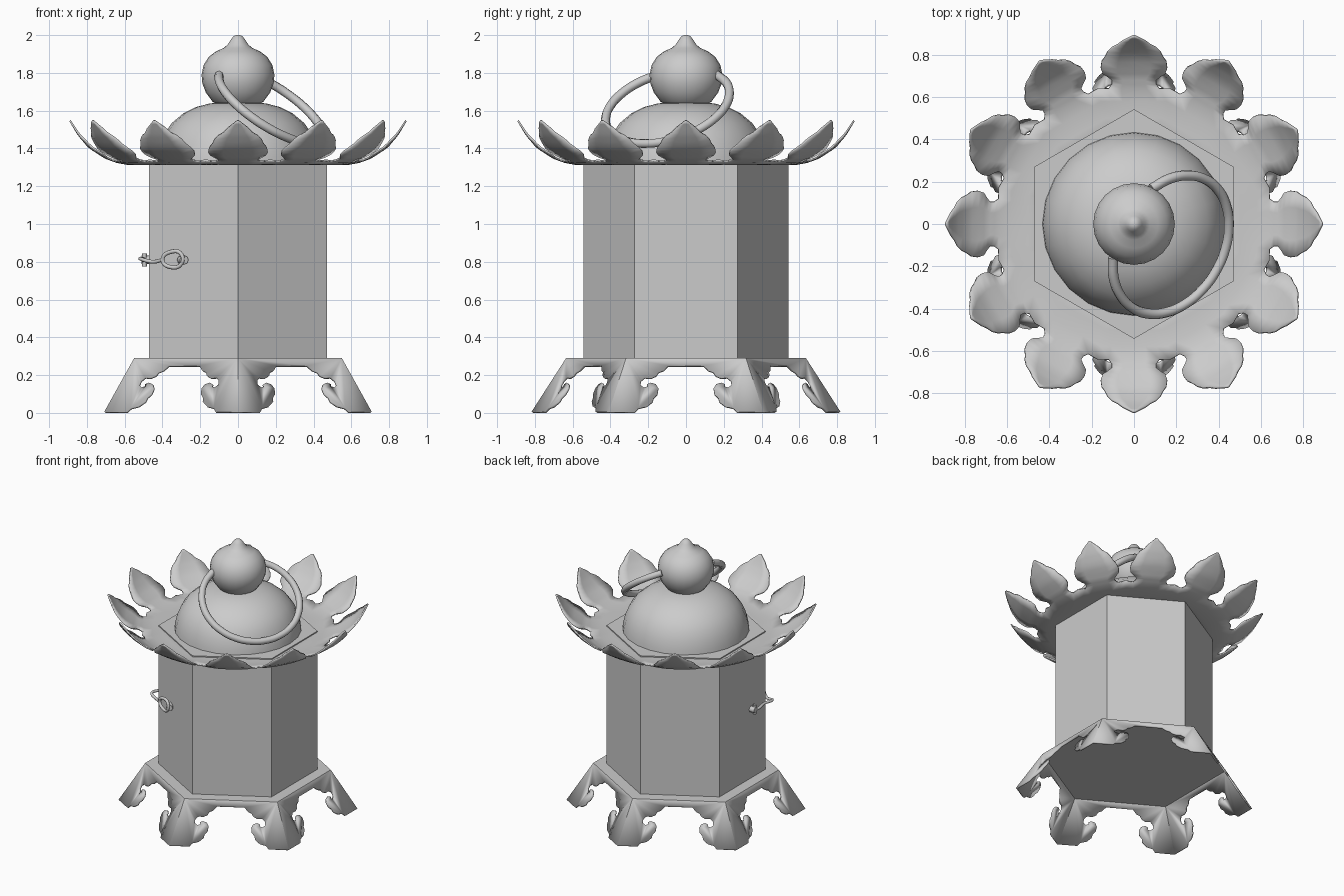
import bpy, bmesh
from math import sin, cos, tan, pi, radians, hypot
from mathutils import Vector

if "Cube" in bpy.data.objects:
    bpy.data.objects.remove(bpy.data.objects["Cube"])


def finish(name, bm, angle=30, thick=0):
    bmesh.ops.remove_doubles(bm, verts=bm.verts, dist=0.0005)
    bmesh.ops.recalc_face_normals(bm, faces=bm.faces)
    me = bpy.data.meshes.new(name)
    bm.to_mesh(me)
    bm.free()
    ob = bpy.data.objects.new(name, me)
    bpy.context.collection.objects.link(ob)
    bpy.ops.object.select_all(action='DESELECT')
    ob.select_set(True)
    bpy.context.view_layer.objects.active = ob
    bpy.ops.object.shade_smooth_by_angle(angle=radians(angle))
    if thick:
        m = ob.modifiers.new("thickness", 'SOLIDIFY')
        m.thickness, m.offset = thick, -1
    return ob


def lathe(name, profile, seg=24):
    bm = bmesh.new()
    rings = [[bm.verts.new((r * cos(2 * pi * i / seg), r * sin(2 * pi * i / seg), z))
              for i in range(seg)] for r, z in profile]
    for a, b in zip(rings, rings[1:]):
        for i in range(seg):
            j = (i + 1) % seg
            bm.faces.new((a[i], a[j], b[j], b[i]))
    bm.faces.new(rings[0][::-1])
    bm.faces.new(rings[-1])
    return finish(name, bm, 50)


def tube(name, points, radius, cyclic=False):
    cu = bpy.data.curves.new(name, 'CURVE')
    cu.dimensions = '3D'
    cu.bevel_depth, cu.bevel_resolution, cu.use_fill_caps = radius, 2, True
    cu.resolution_u = 6
    sp = cu.splines.new('BEZIER')
    sp.bezier_points.add(len(points) - 1)
    for b, p in zip(sp.bezier_points, points):
        b.co = p
        b.handle_left_type = b.handle_right_type = 'AUTO'
    sp.use_cyclic_u = cyclic
    ob = bpy.data.objects.new(name, cu)
    bpy.context.collection.objects.link(ob)
    return ob


def corner(k, r, z):
    a = radians(-90 + 60 * k)
    return Vector((r * cos(a), r * sin(a), z))


# Hexagonal lantern body
bm = bmesh.new()
lo = [bm.verts.new(corner(k, 0.543, 0.285)) for k in range(6)]
hi = [bm.verts.new(corner(k, 0.543, 1.33)) for k in range(6)]
for k in range(6):
    bm.faces.new((lo[k], lo[k - 5], hi[k - 5], hi[k]))
bm.faces.new(lo[::-1])
bm.faces.new(hi)
finish("lantern_body", bm)

# Flared base with scrolled feet at the six corners
foot = [(0, .006), (.12, .006), (.13, .025), (.165, .035), (.187, .06), (.185, .08), (.197, .1),
        (.193, .13), (.175, .152), (.15, .16), (.135, .152), (.14, .14), (.125, .135),
        (.105, .148), (.102, .17), (.115, .187), (.145, .185), (.165, .197), (.17, .215),
        (.19, .225), (.205, .25)]
bm = bmesh.new()
for k in range(6):
    d = (corner(k + 1, 1, 0) - corner(k, 1, 0)).normalized()
    def at(u, z, end):
        r = 0.635 + (0.29 - z) * 0.643
        return corner(k + end, r, z) + d * (-u if end else u) / 0.866
    pts = [at(0, .29, 1), at(0, .29, 0)]
    pts += [at(u, z, 0) for u, z in foot] + [at(u, z, 1) for u, z in foot[::-1]]
    bm.faces.new([bm.verts.new(p) for p in pts])
bm.faces.new([bm.verts.new(corner(k, 0.635, 0.29)) for k in range(6)])
finish("footed_base", bm, 30, 0.012)


# Roof dish with twelve upturned petals
def bowl(r):
    curve = [(0, 1.322), (.58, 1.322), (.64, 1.333), (.70, 1.355), (.785, 1.41),
             (.84, 1.475), (.885, 1.55), (1.0, 1.74)]
    for (r0, z0), (r1, z1) in zip(curve, curve[1:]):
        if r <= r1:
            return z0 + (z1 - z0) * (r - r0) / (r1 - r0)


petal = [(.64, .12), (.66, .105), (.68, .105), (.695, .125), (.71, .148), (.735, .157), (.765, .153),
         (.79, .135), (.81, .125), (.83, .105), (.845, .075), (.86, .055), (.875, .025), (.885, .005)]
bm = bmesh.new()
for k in range(12):
    a = radians(30 * k)
    def put(d, w):
        return bm.verts.new((d * cos(a) - w * sin(a), d * sin(a) + w * cos(a), bowl(hypot(d, w))))
    rows = []
    for d in (0.3, 0.5, 0.58, 0.64):
        e, n = d * tan(pi / 12), d * 0.12 / 0.64
        rows.append([put(d, w) for w in (-e, -n, -n / 2, 0, n / 2, n, e)])
    rows2 = [[put(d, w * t) for t in (-1, -.5, 0, .5, 1)] for d, w in petal]
    for group in (rows, rows2):
        for p, q in zip(group, group[1:]):
            for i in range(len(p) - 1):
                bm.faces.new((p[i], q[i], q[i + 1], p[i + 1]))
finish("petal_roof", bm, 40, 0.01)

# Dome and finial knob
lathe("roof_dome", [(.435, 1.315), (.43, 1.36), (.415, 1.42), (.39, 1.48), (.35, 1.535),
                    (.29, 1.585), (.22, 1.62), (.15, 1.638), (.08, 1.645)])
lathe("finial_knob", [(.10, 1.625), (.135, 1.648), (.17, 1.695), (.189, 1.745), (.193, 1.79), (.183, 1.84),
                      (.155, 1.885), (.115, 1.915), (.075, 1.932), (.055, 1.95), (.038, 1.975),
                      (.025, 1.993), (.01, 2.0)])

# Carrying ring hinged on the knob, fallen to the front right
h, p = Vector((.49, .87, 0)), Vector((.87, -.49, 0))
ring = []
for i in range(17):
    t = radians(-148 + 296 * i / 16)
    out = 0.2 + 0.248 * cos(t)
    ring.append(p * out + h * 0.35 * sin(t) + Vector((0, 0, 1.78 - 0.79 * out)))
tube("carrying_ring", ring, 0.024)

# Door latch round the front left corner: wire hook, eye and two staples
tube("latch_hook", [(-.475, -.10, .80), (-.505, -.13, .81), (-.50, -.22, .815), (-.515, -.29, .815),
                    (-.45, -.325, .80), (-.40, -.36, .81)], 0.010)
tube("latch_eye", [(-.40, -.36, .81), (-.345, -.385, .855), (-.30, -.405, .84), (-.30, -.405, .79),
                   (-.345, -.385, .77)], 0.011, True)
tube("front_staple", [(-.30, -.365, .81), (-.285, -.41, .81)], 0.024)
tube("side_staple", [(-.465, -.10, .81), (-.51, -.10, .81)], 0.022)
tube("side_staple_pin", [(-.495, -.11, .775), (-.495, -.11, .845)], 0.012)
